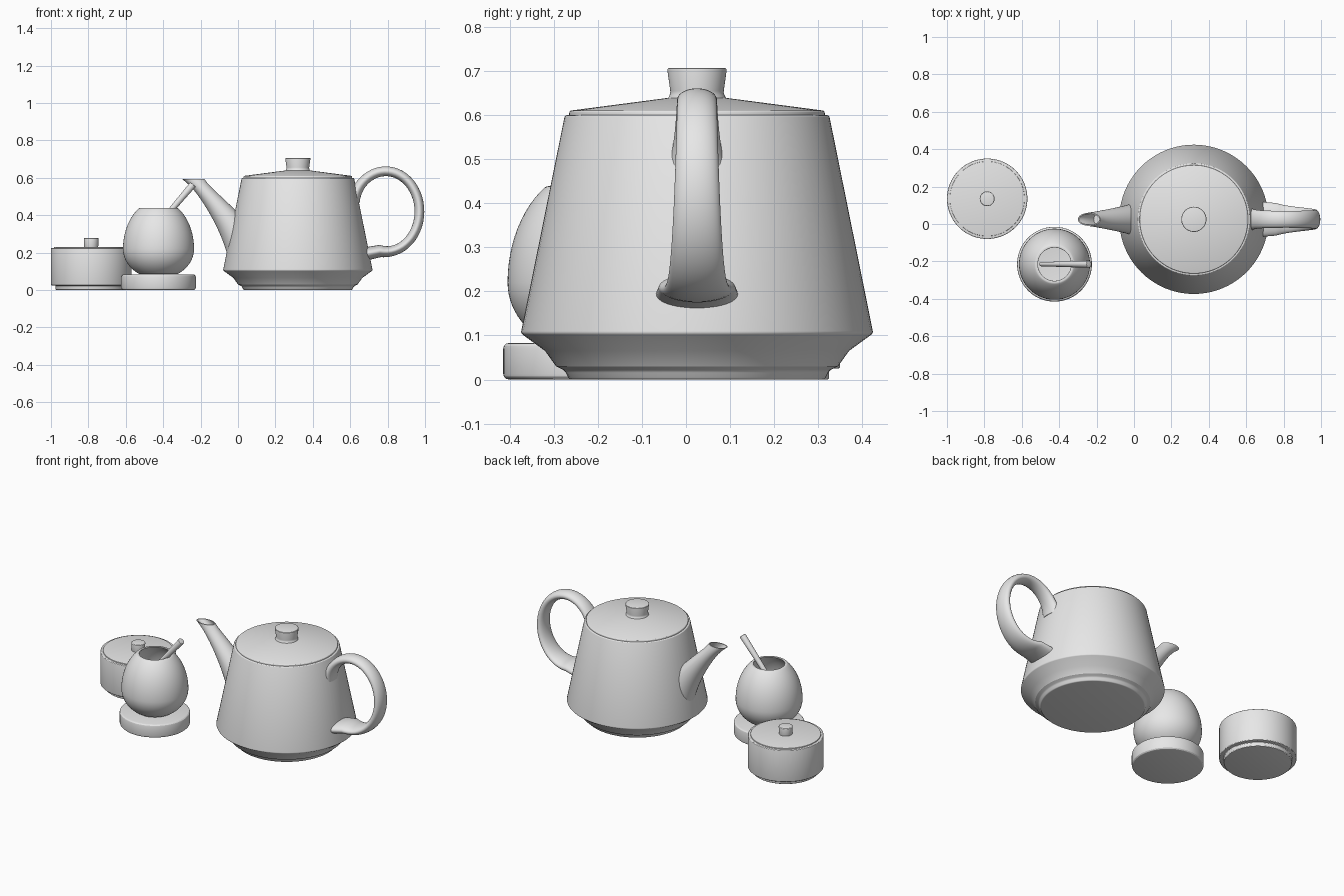
import bpy, bmesh
from math import sin, cos, pi, radians
from mathutils import Vector

default_cube = bpy.data.objects.get("Cube")
if default_cube:
    bpy.data.objects.remove(default_cube, do_unlink=True)

# One plain grey clay for the whole set
clay = bpy.data.materials.new("plain grey")
clay.use_nodes = True
grey = (0.8, 0.8, 0.8, 1)
clay.diffuse_color = grey
clay.node_tree.nodes["Principled BSDF"].inputs["Base Color"].default_value = grey


def ellipse(centre, half_a, half_b, sides=48):
    """Ring of points around a centre, spanned by two half axes."""
    turns = [2 * pi * i / sides for i in range(sides)]
    return [centre + half_a * cos(turn) + half_b * sin(turn) for turn in turns]


def loft(name, rings, rounding=0):
    """Skin a list of rings, cap both ends and round the hard edges."""
    bm = bmesh.new()
    loops = [[bm.verts.new(point) for point in ring] for ring in rings]
    for lower, upper in zip(loops, loops[1:]):
        for i in range(len(lower)):
            bm.faces.new((lower[i - 1], lower[i], upper[i], upper[i - 1]))
    bm.faces.new(loops[0])
    bm.faces.new(loops[-1])
    bmesh.ops.recalc_face_normals(bm, faces=bm.faces)
    if rounding:
        hard = [edge for edge in bm.edges if edge.calc_face_angle() > radians(30)]
        bmesh.ops.bevel(bm, geom=hard, offset=rounding, segments=3, profile=0.5,
                        affect="EDGES", clamp_overlap=True)
    for face in bm.faces:
        face.smooth = True
    mesh = bpy.data.meshes.new(name)
    bm.to_mesh(mesh)
    bm.free()
    mesh.set_sharp_from_angle(angle=radians(25))
    mesh.materials.append(clay)
    obj = bpy.data.objects.new(name, mesh)
    bpy.context.collection.objects.link(obj)


def lathe(name, centre, profile, rounding=0.005):
    """Turn (radius, height) points around a vertical axis."""
    across, back, up = Vector((1, 0, 0)), Vector((0, 1, 0)), Vector((0, 0, 1))
    rings = [ellipse(centre + up * height, across * radius, back * radius, sides=80)
             for radius, height in profile]
    loft(name, rings, rounding)


def blend(start, end, steps):
    """Evenly spaced values from start to end, both included."""
    return [start + (end - start) * i / steps for i in range(steps + 1)]


# Teapot body with a stepped foot, then its lid and knob
pot = Vector((0.32, 0.025, 0))
lathe("teapot_body", pot, [(0.29, 0), (0.3, 0.02), (0.32, 0.03), (0.345, 0.065),
                           (0.4, 0.105), (0.3, 0.6)])
lathe("teapot_lid", pot, [(0.29, 0.59), (0.29, 0.61), (0.06, 0.64)])
lathe("teapot_lid_knob", pot, [(0.07, 0.63), (0.06, 0.65), (0.068, 0.707)])


# Spout: level ellipses that lean out and narrow, with a flared, hollow tip
def spout_ring(t, wall):
    centre = Vector((0.06 - 0.2 * t - 0.1 * t * t, pot.y, 0.2 + 0.394 * t))
    length = 0.12 - 0.08 * t + 0.02 * max(t, 0) ** 12
    width = 0.1 - 0.065 * t
    return ellipse(centre, Vector((length - wall, 0, 0)), Vector((0, width - wall, 0)))


outer = [spout_ring(t, wall=0) for t in blend(-0.1, 1, steps=22)]
inner = [spout_ring(t, wall=0.006) for t in blend(1, 0.8, steps=5)]
loft("teapot_spout", outer + inner)

# Handle: an oval arc whose strap widens towards the lower joint
path = [Vector((0.79 + 0.18 * cos(turn), pot.y, 0.42 + 0.215 * sin(turn)))
        for turn in blend(radians(165), radians(-100), steps=40)]
path.append(Vector((0.67, pot.y, 0.19)))
last = len(path) - 1
handle = []
for i, centre in enumerate(path):
    t = i / last
    flare = abs(2 * t - 1) ** 8
    along = path[min(i + 1, last)] - path[max(i - 1, 0)]
    thick = along.cross(Vector((0, 1, 0))).normalized() * (0.026 + 0.01 * flare)
    wide = Vector((0, 0.045 + 0.07 * (t - 0.3) ** 2 + 0.015 * flare, 0))
    handle.append(ellipse(centre, thick, wide))
loft("teapot_handle", handle)

# Lidded sugar bowl
bowl = Vector((-0.785, 0.135, 0))
lathe("sugar_bowl", bowl, [(0.19, 0), (0.19, 0.025), (0.215, 0.025), (0.215, 0.225)])
lathe("sugar_bowl_lid", bowl, [(0.2, 0.2), (0.2, 0.23)], rounding=0.002)
lathe("sugar_bowl_knob", bowl, [(0.037, 0.22), (0.04, 0.278)])

# Egg-shaped cup, open at the top, on a thick saucer
cup = Vector((-0.425, -0.215, 0))
lathe("saucer", cup, [(0.2, 0), (0.2, 0.083)], rounding=0.013)


def egg_point(radius, turn):
    rise = 0.26 if turn > 0 else 0.16
    return radius * cos(turn), 0.22 + rise * sin(turn)


shell = [egg_point(0.19, turn) for turn in blend(-1, 1, steps=24)]
hollow = [egg_point(0.16, turn) for turn in blend(1, 0, steps=12)]
lathe("egg_cup", cup, shell + hollow)

# Stirring stick leaning out of the cup, thicker at its free end
low, high = cup + Vector((-0.075, 0, 0.26)), cup + Vector((0.185, 0, 0.565))
side = (high - low).cross(Vector((0, 1, 0))).normalized()
loft("stirring_stick", [ellipse(end, side * radius, Vector((0, radius, 0)), sides=24)
                        for end, radius in ((low, 0.011), (high, 0.019))], rounding=0.004)
